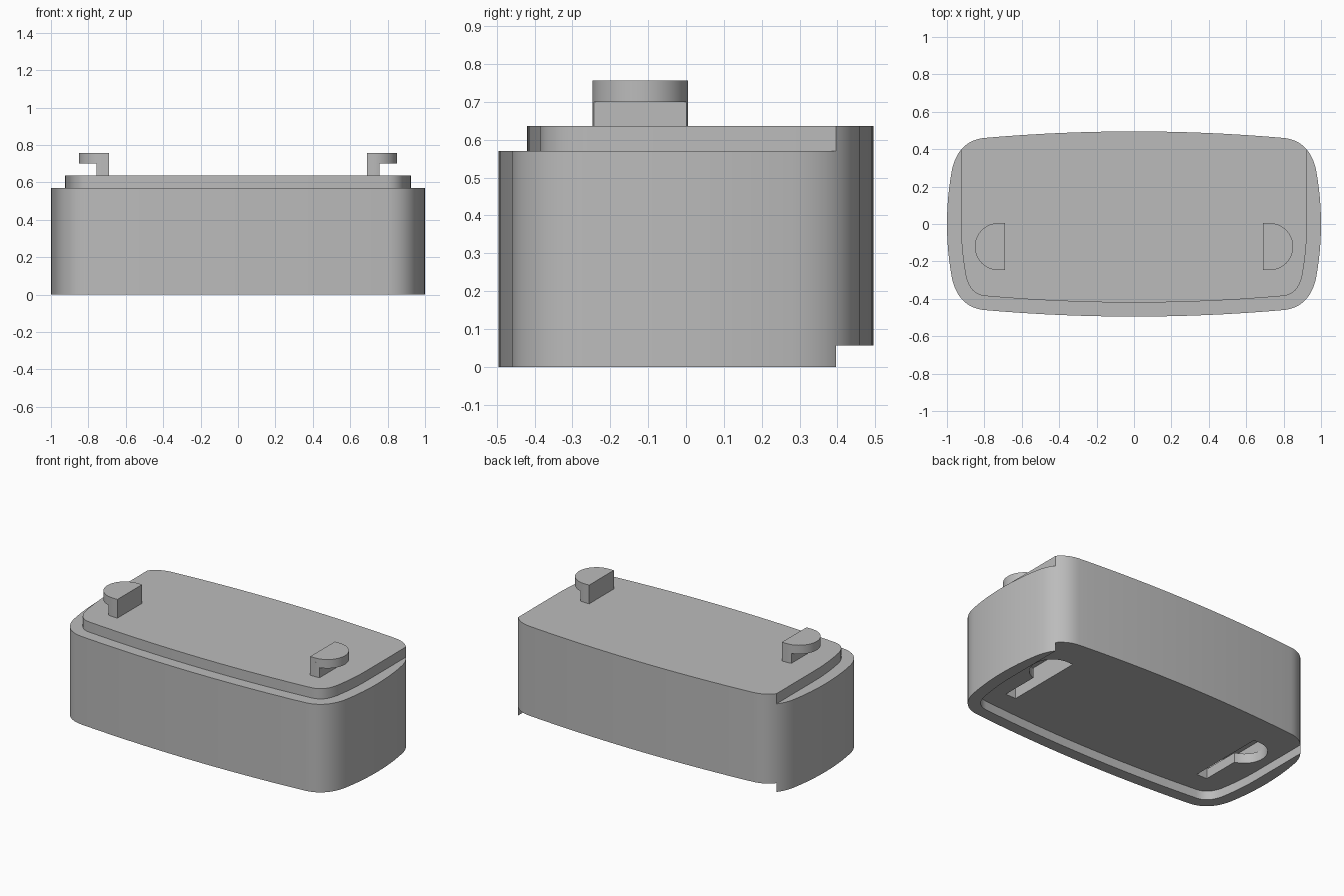
import bpy
import bmesh
import math
from mathutils import Vector

if "Cube" in bpy.data.objects:
    bpy.data.objects.remove(bpy.data.objects["Cube"], do_unlink=True)

STEP = 0.57       # height of the shoulder around the lip
TOP = 0.636       # top of the lip
RECESS = 0.057    # depth of the underside recess
LIP_X = 0.925     # half width of the lip
INSET = 0.075     # shoulder width

grey = bpy.data.materials.new("plain_grey")
grey.use_nodes = True
grey.diffuse_color = (0.5, 0.5, 0.5, 1)
grey.node_tree.nodes["Principled BSDF"].inputs["Base Color"].default_value = (0.5, 0.5, 0.5, 1)


def prism(name, points, z0, z1):
    """Extrude a flat outline from z0 to z1."""
    bm = bmesh.new()
    face = bm.faces.new([bm.verts.new((p[0], p[1], z0)) for p in points])
    made = bmesh.ops.extrude_face_region(bm, geom=[face])["geom"]
    bmesh.ops.translate(bm, vec=(0, 0, z1 - z0),
                        verts=[g for g in made if isinstance(g, bmesh.types.BMVert)])
    bmesh.ops.recalc_face_normals(bm, faces=bm.faces)
    mesh = bpy.data.meshes.new(name)
    bm.to_mesh(mesh)
    bm.free()
    mesh.materials.append(grey)
    obj = bpy.data.objects.new(name, mesh)
    bpy.context.collection.objects.link(obj)
    return obj


def combine(target, other, operation):
    """Apply a boolean and discard the second object."""
    other.hide_render = True
    mod = target.modifiers.new("cut", 'BOOLEAN')
    mod.operation = operation
    mod.solver = 'EXACT'
    mod.object = other
    bpy.context.view_layer.objects.active = target
    bpy.ops.object.modifier_apply(modifier=mod.name)
    bpy.data.objects.remove(other, do_unlink=True)


def smooth(obj):
    bpy.ops.object.select_all(action='DESELECT')
    obj.select_set(True)
    bpy.context.view_layer.objects.active = obj
    bpy.ops.object.shade_smooth_by_angle(angle=math.radians(30))


def quarter_outline():
    """Bowed side, rounded corner and bowed front of the +x +y quarter."""
    side = [(1 - 0.025 * (i / 6) ** 2, 0.28 * i / 6) for i in range(6)]
    a, b, c, d = (Vector(p) for p in ((0.975, 0.28), (0.957, 0.38), (0.9, 0.451), (0.8, 0.46)))
    corner = []
    for i in range(17):
        t = i / 16
        corner.append(tuple(a * (1 - t) ** 3 + b * 3 * t * (1 - t) ** 2
                            + c * 3 * t * t * (1 - t) + d * t ** 3))
    front = [(0.8 * i / 10, 0.495 - 0.035 * (i / 10) ** 2) for i in range(9, -1, -1)]
    return side + corner + front


def inset_quarter(points, amount):
    """Move each point inward along the outline normal."""
    result = []
    for i, p in enumerate(points):
        before = Vector(points[max(i - 1, 0)])
        after = Vector(points[min(i + 1, len(points) - 1)])
        tangent = (after - before).normalized()
        result.append((p[0] - tangent.y * amount, p[1] + tangent.x * amount))
    result[0] = (LIP_X, 0)
    result[-1] = (0, points[-1][1] - amount)
    return result


def mirror_front(quarter):
    """Half outline on the front, running from +x to -x."""
    right = [(x, -y) for x, y in quarter]
    return right + [(-x, y) for x, y in reversed(right[:-1])]


def d_shape(x, y, flat_x, radius, start=0.0, side=1):
    """Flat inner edge with a round outer side; start trims the round."""
    angles = [math.radians(-90 + 180 * i / 32) for i in range(33)]
    if start:
        angles = [math.radians(s * (start + (90 - start) * i / 4))
                  for s, order in ((-1, (4, 3, 2, 1, 0)), (1, (0, 1, 2, 3, 4))) for i in order]
    arc = [(x + radius * math.cos(t), y + radius * math.sin(t)) for t in angles]
    points = [(flat_x, y - radius)] + arc + [(flat_x, y + radius)]
    return [(side * px, py) for px, py in points]


# Main body block
quarter = quarter_outline()
front_half = mirror_front(quarter)
back_half = [(-x, -y) for x, y in front_half]
body = prism("body", front_half[:-1] + back_half[:-1], 0, TOP)

# Shoulder around the front and sides of the lip, open at the back
lip_front = mirror_front(inset_quarter(quarter, INSET))
lip_path = [(LIP_X, 0.7)] + lip_front + [(-LIP_X, 0.7)]
around = [(-1.3, 0.7), (-1.3, -0.8), (1.3, -0.8), (1.3, 0.7)]
combine(body, prism("shoulder_cutter", lip_path + around, STEP, 0.9), 'DIFFERENCE')

# Matching recess below, also open at the back
combine(body, prism("recess_cutter", lip_path, -0.2, RECESS), 'DIFFERENCE')

# Keyhole slots: round entry, narrow channel and wider undercut
for side in (1, -1):
    entry = d_shape(0.725, 0.13, 0.685, 0.135, side=side)
    channel = [(side * x, y) for x, y in
               ((0.685, -0.25), (0.76, -0.25), (0.76, 0.13), (0.685, 0.13))]
    sweep = d_shape(0.725, -0.12, 0.685, 0.135, side=side)
    under = sweep[:18] + [(side * 0.86, 0.13), (side * 0.685, 0.13)]
    combine(body, prism("channel_cutter", channel, 0.0, 0.15), 'DIFFERENCE')
    combine(body, prism("undercut_cutter", under, 0.12, 0.19), 'DIFFERENCE')
    combine(body, prism("entry_cutter", entry, 0.0, 0.19), 'DIFFERENCE')
smooth(body)

# Hooks on top: trimmed stem under a D-shaped cap
for name, side in (("left_hook", 1), ("right_hook", -1)):
    hook = prism(name, d_shape(0.725, -0.121, 0.69, 0.126, side=side), 0.7, 0.757)
    stem = prism("stem", d_shape(0.725, -0.121, 0.69, 0.126, start=76, side=side), TOP, 0.73)
    combine(hook, stem, 'UNION')
    smooth(hook)
